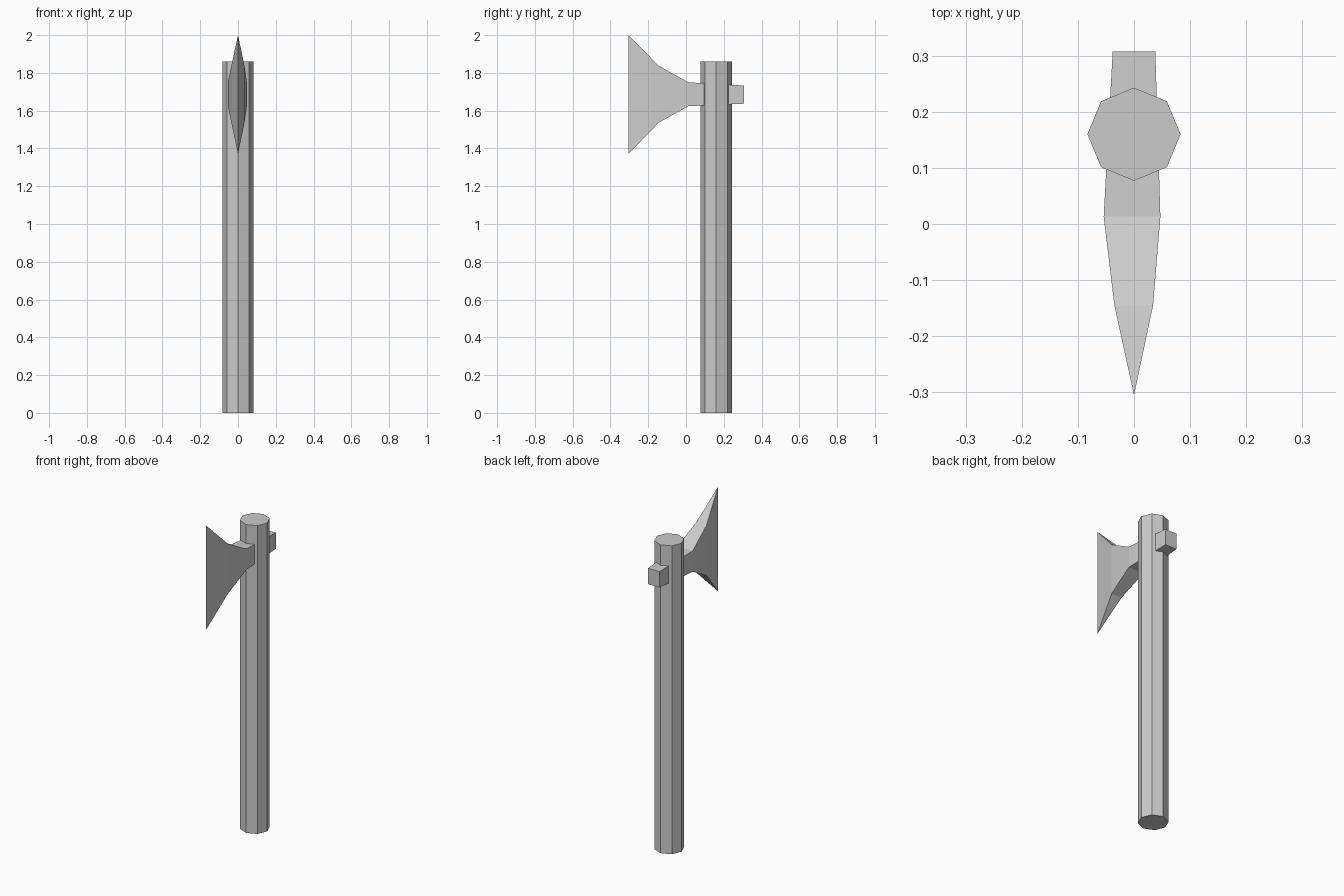
import bpy, bmesh

if "Cube" in bpy.data.objects:
    bpy.data.objects.remove(bpy.data.objects["Cube"])

# Handle: eight-sided shaft
bpy.ops.mesh.primitive_cylinder_add(vertices=8, radius=0.083, depth=1.86,
                                    location=(0, 0.16, 0.93))
bpy.context.object.name = "handle"

# Axe head: rectangular sections lofted from hammer end to cutting edge
# (y, x left, x right, z bottom, z top)
sections = [
    (0.307, -0.038, 0.038, 1.637, 1.733),
    (0.013, -0.054, 0.047, 1.624, 1.750),
    (-0.145, -0.035, 0.034, 1.536, 1.838),
    (-0.305, 0.0, 0.0, 1.37, 2.0),
]
bm = bmesh.new()
rings = [[bm.verts.new(p) for p in ((l, y, b), (r, y, b), (r, y, t), (l, y, t))]
         for y, l, r, b, t in sections]
bm.faces.new(rings[0])
for a, c in zip(rings, rings[1:]):
    for i in range(4):
        j = (i + 1) % 4
        bm.faces.new((a[i], a[j], c[j], c[i]))

# Collapse the last section into a sharp edge
bmesh.ops.remove_doubles(bm, verts=bm.verts, dist=0.0005)
bmesh.ops.recalc_face_normals(bm, faces=bm.faces)
mesh = bpy.data.meshes.new("axe_head")
bm.to_mesh(mesh)
bm.free()
bpy.context.collection.objects.link(bpy.data.objects.new("axe_head", mesh))
